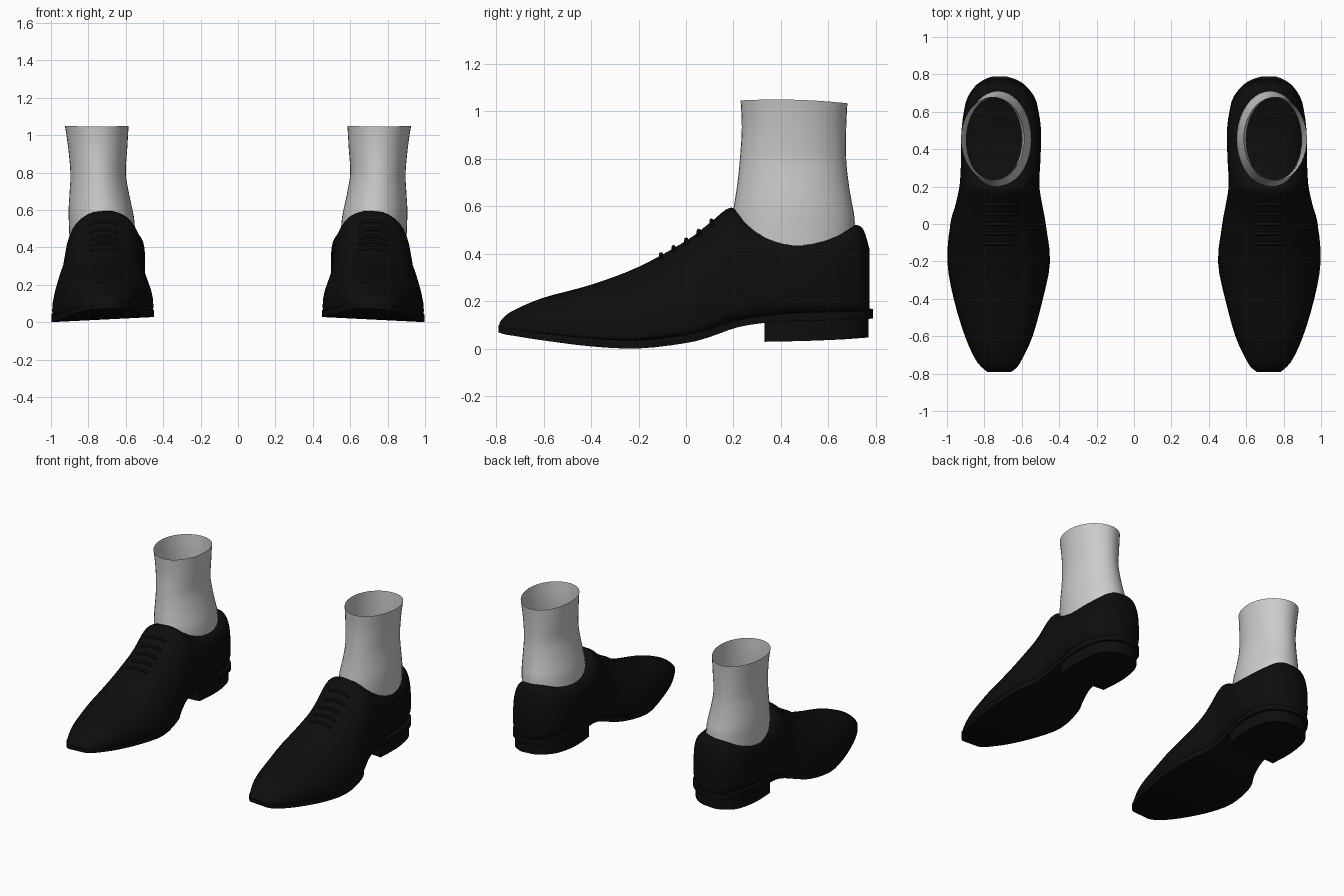
import bpy
import bmesh
import math

if "Cube" in bpy.data.objects:
    bpy.data.objects.remove(bpy.data.objects["Cube"], do_unlink=True)

MID = 0.72          # centre line of one foot
ROLL = 0.05         # sideways tilt of each shoe


def make_material(name, value):
    mat = bpy.data.materials.new(name)
    mat.use_nodes = True
    color = (value, value, value, 1)
    mat.diffuse_color = color
    bsdf = mat.node_tree.nodes["Principled BSDF"]
    bsdf.inputs["Base Color"].default_value = color
    bsdf.inputs["Roughness"].default_value = 0.6
    return mat


black = make_material("black leather", 0.004)
grey = make_material("light grey sock", 0.6)


def resample(rows, steps):
    """Smooth interpolation through rows of station values."""
    out = []
    last = len(rows) - 1
    for i in range(last):
        before, a, b, after = (rows[max(i - 1, 0)], rows[i],
                               rows[i + 1], rows[min(i + 2, last)])
        for s in range(steps):
            t = s / steps
            out.append([q + 0.5 * t * (r - p + t * (2 * p - 5 * q + 4 * r - w
                        + t * (3 * (q - r) + w - p)))
                        for p, q, r, w in zip(before, a, b, after)])
    out.append(list(rows[-1]))
    return out


def loft(name, rings, mat, side, capped=True, sharp=40):
    """Skin a list of closed rings, placed on the given side."""
    bm = bmesh.new()
    loops = [[bm.verts.new((side * x, y, z)) for x, y, z in ring] for ring in rings]
    n = len(loops[0])
    for a, b in zip(loops, loops[1:]):
        for i in range(n):
            j = (i + 1) % n
            bm.faces.new((a[i], a[j], b[j], b[i]))
    if capped:
        bm.faces.new(loops[0])
        bm.faces.new(loops[-1])
    bmesh.ops.recalc_face_normals(bm, faces=bm.faces)
    mesh = bpy.data.meshes.new(name)
    bm.to_mesh(mesh)
    bm.free()
    mesh.materials.append(mat)
    mesh.polygons.foreach_set("use_smooth", [True] * len(mesh.polygons))
    mesh.set_sharp_from_angle(angle=math.radians(sharp))
    obj = bpy.data.objects.new(name, mesh)
    bpy.context.collection.objects.link(obj)
    return obj


def rolled(x, y, z):
    return (x, y, z - ROLL * (x - MID))


def spow(v, e):
    return math.copysign(abs(v) ** e, v)


# Upper: y, inner x, outer x, bottom z, widest z, top z, roundness
UPPER = resample([
    (-0.785, 0.66, 0.78, 0.08, 0.09, 0.11, 2),
    (-0.765, 0.63, 0.81, 0.08, 0.09, 0.135, 2),
    (-0.72, 0.60, 0.845, 0.07, 0.09, 0.165, 2),
    (-0.6, 0.545, 0.90, 0.06, 0.085, 0.215, 2.2),
    (-0.4, 0.49, 0.96, 0.035, 0.07, 0.27, 2.2),
    (-0.2, 0.452, 0.993, 0.03, 0.07, 0.345, 2),
    (0, 0.472, 0.982, 0.05, 0.1, 0.455, 2),
    (0.1, 0.49, 0.955, 0.07, 0.13, 0.53, 2.2),
    (0.19, 0.505, 0.935, 0.1, 0.2, 0.595, 2.6),
    (0.26, 0.505, 0.928, 0.11, 0.22, 0.545, 3.4),
    (0.35, 0.50, 0.925, 0.12, 0.25, 0.505, 4),
    (0.5, 0.497, 0.922, 0.13, 0.25, 0.488, 4.5),
    (0.62, 0.515, 0.905, 0.13, 0.25, 0.5, 4),
    (0.7, 0.55, 0.87, 0.14, 0.25, 0.52, 3.5),
    (0.745, 0.59, 0.84, 0.14, 0.25, 0.505, 3),
    (0.773, 0.66, 0.77, 0.15, 0.26, 0.42, 2.2),
], 4)


def upper_ring(row, count=40):
    y, xl, xr, zb, zw, zt, n = row
    ring = []
    for k in range(count):
        a = 2 * math.pi * k / count
        c, s = math.cos(a), math.sin(a)
        e = 2 / (n if s >= 0 else 3)
        z = zw + spow(s, e) * ((zt - zw) if s >= 0 else (zw - zb))
        ring.append(rolled((xl + xr) / 2 + (xr - xl) / 2 * spow(c, e), y, z))
    return ring


def upper_point(x, y):
    """Point on top of the upper at the given place."""
    _, xl, xr, _, zw, zt, n = min(UPPER, key=lambda r: abs(r[0] - y))
    a, b = [r for r in UPPER if r[0] <= y][-1], [r for r in UPPER if r[0] > y][0]
    t = (y - a[0]) / (b[0] - a[0])
    zt = a[5] + t * (b[5] - a[5])
    u = abs(x - (xl + xr) / 2) / ((xr - xl) / 2)
    return rolled(x, y, zw + (zt - zw) * (1 - u ** n) ** (1 / n))


# Sole: y, inner x, outer x, bottom z, thickness
SOLE = resample([
    (-0.79, 0.655, 0.785, 0.072, 0.025),
    (-0.765, 0.625, 0.815, 0.066, 0.03),
    (-0.72, 0.597, 0.85, 0.06, 0.03),
    (-0.6, 0.542, 0.904, 0.044, 0.03),
    (-0.4, 0.487, 0.964, 0.022, 0.035),
    (-0.2, 0.449, 0.998, 0.015, 0.035),
    (0, 0.475, 0.98, 0.037, 0.035),
    (0.1, 0.515, 0.93, 0.06, 0.035),
    (0.22, 0.545, 0.90, 0.1, 0.03),
    (0.35, 0.525, 0.905, 0.12, 0.03),
    (0.5, 0.505, 0.918, 0.128, 0.035),
    (0.65, 0.52, 0.90, 0.13, 0.035),
    (0.73, 0.57, 0.855, 0.13, 0.035),
    (0.77, 0.625, 0.805, 0.13, 0.035),
    (0.788, 0.68, 0.76, 0.13, 0.035),
], 3)

# Heel block, same columns
HEEL = resample([
    (0.33, 0.535, 0.895, 0.038, 0.1),
    (0.5, 0.518, 0.905, 0.042, 0.1),
    (0.65, 0.54, 0.885, 0.047, 0.1),
    (0.72, 0.585, 0.845, 0.05, 0.1),
    (0.755, 0.635, 0.795, 0.05, 0.1),
    (0.768, 0.68, 0.76, 0.05, 0.1),
], 3)


def slab_ring(row):
    y, xl, xr, z, t = row
    return [rolled(x, y, h) for x, h in ((xl, z), (xr, z), (xr, z + t), (xl, z + t))]


# Sock: z, inner x, outer x, front y, back y
SOCK = resample([
    (0.42, 0.545, 0.90, 0.19, 0.715),
    (0.55, 0.555, 0.905, 0.195, 0.71),
    (0.62, 0.568, 0.905, 0.205, 0.698),
    (0.7, 0.585, 0.90, 0.217, 0.685),
    (0.8, 0.60, 0.896, 0.227, 0.675),
    (0.93, 0.592, 0.908, 0.235, 0.675),
    (1.04, 0.585, 0.925, 0.23, 0.68),
], 4)


def sock_ring(row, count=40):
    z, xl, xr, yf, yb = row
    lift = max(0, z - 0.9) / 0.14      # gently waved rim
    ring = []
    for k in range(count):
        a = 2 * math.pi * k / count
        c, s = math.cos(a), math.sin(a)
        ring.append(((xl + xr) / 2 + (xr - xl) / 2 * c,
                     (yf + yb) / 2 + (yb - yf) / 2 * s,
                     z + lift * (0.009 * c * c - 0.006 * s)))
    return ring


def lace(name, y, side):
    """One lace bar lying across the instep."""
    curve = bpy.data.curves.new(name, "CURVE")
    curve.dimensions = "3D"
    curve.bevel_depth = 0.009
    curve.bevel_resolution = 2
    curve.use_fill_caps = True
    spline = curve.splines.new("POLY")
    spline.points.add(8)
    for i, point in enumerate(spline.points):
        x, py, z = upper_point(0.645 + 0.155 * i / 8, y)
        point.co = (side * x, py, z + 0.004, 1)
    curve.materials.append(black)
    bpy.context.collection.objects.link(bpy.data.objects.new(name, curve))


for label, side in (("left", 1), ("right", -1)):
    loft(label + "_shoe_upper", [upper_ring(r) for r in UPPER], black, side, sharp=50)
    loft(label + "_sole", [slab_ring(r) for r in SOLE], black, side)
    loft(label + "_heel", [slab_ring(r) for r in HEEL], black, side)
    loft(label + "_sock", [sock_ring(r) for r in SOCK], grey, side, capped=False)
    for i in range(5):
        lace(f"{label}_lace_{i + 1}", -0.105 + 0.053 * i, side)
